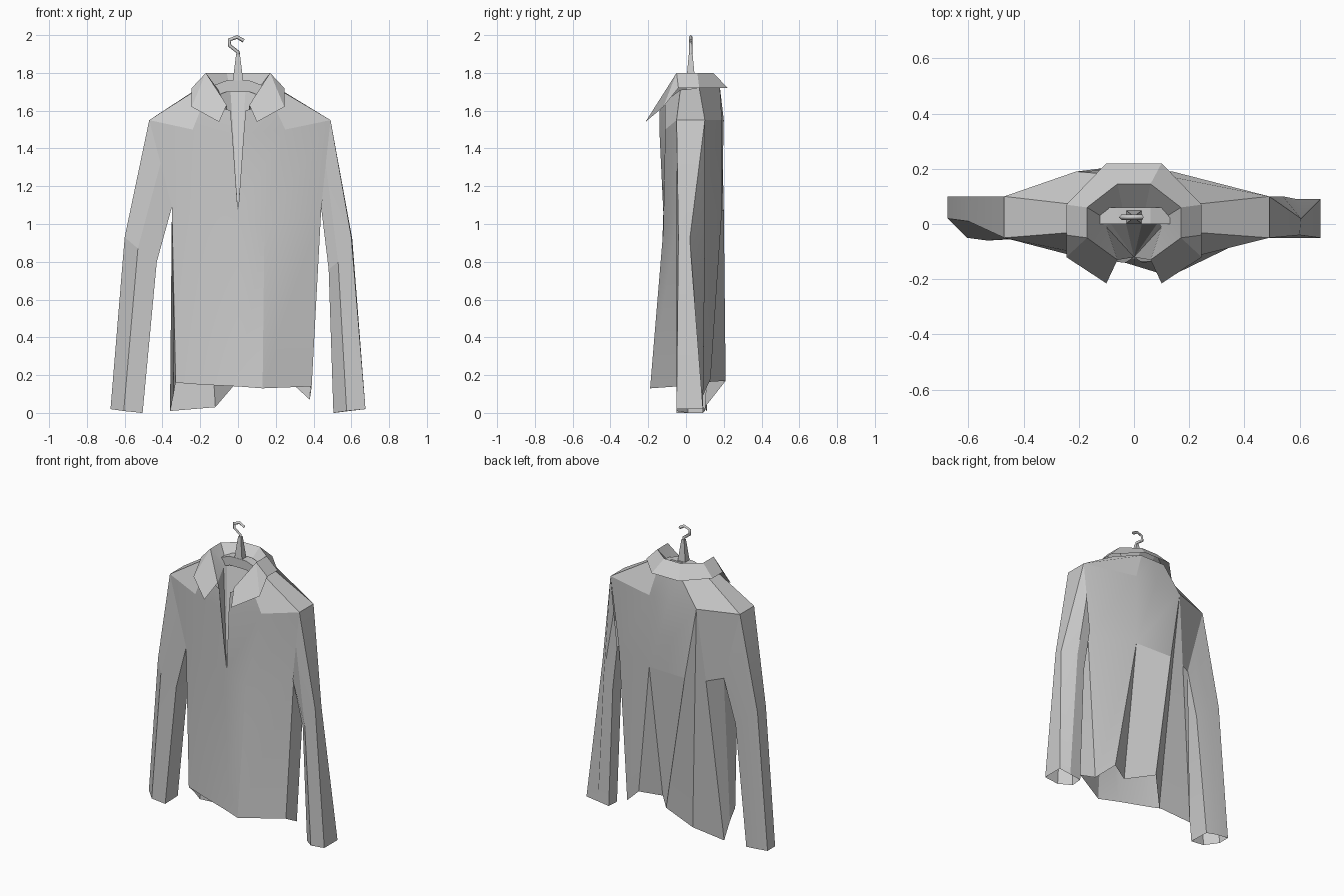
import bpy
import bmesh
from mathutils import Vector

if "Cube" in bpy.data.objects:
    bpy.data.objects.remove(bpy.data.objects["Cube"], do_unlink=True)

CM = 0.01  # coordinates below are written in hundredths of a unit

grey = bpy.data.materials.new("plain_grey")
grey.use_nodes = True
grey.diffuse_color = (0.6, 0.6, 0.6, 1)
grey.node_tree.nodes["Principled BSDF"].inputs["Base Color"].default_value = (0.6, 0.6, 0.6, 1)


def finish(name, bm):
    """Weld, orient and link a mesh, smooth across shallow creases only."""
    bmesh.ops.remove_doubles(bm, verts=bm.verts[:], dist=0.0005)
    bmesh.ops.recalc_face_normals(bm, faces=bm.faces[:])
    for face in bm.faces:
        face.smooth = True
    mesh = bpy.data.meshes.new(name)
    bm.to_mesh(mesh)
    bm.free()
    mesh.set_sharp_from_angle(angle=0.3)
    mesh.materials.append(grey)
    obj = bpy.data.objects.new(name, mesh)
    bpy.context.collection.objects.link(obj)
    return obj


def loft(name, rows, closed=False, caps=False):
    """Skin a list of rows, each holding the same number of points."""
    bm = bmesh.new()
    grid = [[bm.verts.new(Vector(p) * CM) for p in row] for row in rows]
    count = len(rows[0])
    for upper, lower in zip(grid, grid[1:]):
        for i in range(count if closed else count - 1):
            j = (i + 1) % count
            bm.faces.new((upper[i], upper[j], lower[j], lower[i]))
    if caps:
        bm.faces.new(grid[0])
        bm.faces.new(grid[-1])
    return finish(name, bm)


def mirrored(half):
    """Complete a row that runs from the back to the front on the left side."""
    return [(-x, y, z) for x, y, z in reversed(half)] + half


# Shirt body: rows run from the front opening round the right side and back,
# with the back pleats fanning out from two points
neck_half = [(9, 18, 172), (21, 7, 172), (22, -3, 171), (18, -11, 165), (4, -14, 160)]
right_neck = [(-x, y, z) for x, y, z in reversed(neck_half)]
neck = right_neck + [right_neck[-1]] * 2 + [(0, 18, 172)] + neck_half
right_fan = (-21, 19, 155)
left_fan = (14, 19, 107)
shoulder = [(-3, -14, 148), (-24, -11, 150), (-47, -5, 155), (-47, 10, 155),
            right_fan, right_fan, right_fan, (-1, 20, 155), (14, 19, 155),
            (49, 10, 155), (49, -5, 155), (25, -11, 150), (3, -14, 148)]
chest = [(0, -12, 106), (-24, -9, 107), (-35, -5, 109), (-35, 10, 109),
         (-26, 16, 107), (-18, 16, 107), (-13, 20, 107), left_fan, left_fan,
         (44, 8, 107), (44, -4, 107), (14, -12, 97), (0, -12, 106)]
hem = [(0, -15, 14), (-20, -9, 15), (-33, -5, 16), (-34, 2, 10), (-36, 11, 1),
       (-12, 10, 3), (0, 21, 17), (13, 6, 16), (26, 13, 18),
       (38, 8, 7), (39, -5, 14), (13, -19, 13), (0, -15, 14)]
loft("shirt_body", [neck, shoulder, chest, hem])


# Sleeves: six-sided tubes, open at the cuff
def sleeve(name, side, shoulder_x, armpit_x, elbow, cuff):
    mid = (shoulder_x + armpit_x) / 2
    top = [(shoulder_x, -5, 155), (shoulder_x, 10, 155), (mid, 10, 132),
           (armpit_x, 10, 109), (armpit_x, -5, 109), (mid, -5, 132)]
    loft(name, [[(side * x, y, z) for x, y, z in ring] for ring in (top, elbow, cuff)],
         closed=True)


sleeve("right_sleeve", -1, 47, 35,
       [(60, 1, 93), (60, 10, 93), (53, 10, 88), (43, 9, 80), (43, -4, 80), (53, -6, 87)],
       [(67.5, 2, 2), (67.5, 10, 2), (58, 10, 1), (51, 9, 0), (50.5, -5, 0), (60.5, -5, 1)])
sleeve("left_sleeve", 1, 49, 44,
       [(60, -4, 93), (60.5, 2, 92), (54, 10, 88), (48, 9, 80), (48, 0, 76), (53, -5, 80)],
       [(67.5, -5, 2), (67.5, 9, 2), (59, 9, 1), (51, 9, 0), (50.5, 1, 0), (57.5, -5, 1)])

# Collar: folded top edge and pointed outer flaps
fold = [(6, 14.5, 180), (17, 6, 180), (17, -5, 180), (17, -5, 180), (6, -13, 163)]
flap = [(10, 22, 172), (24.5, 7, 172), (24.5, -4, 172), (24.5, -12, 162), (10, -21.5, 154)]
loft("collar", [mirrored(fold), mirrored(flap)])

# Lining: funnels inward from the collar fold to the foot of the front opening
rim = [(4, 5, 171), (9, 1, 169), (10, -1, 168), (10, -1, 168), fold[-1]]
apex = [(0, -12, 106)] * len(rim)
loft("collar_lining", [mirrored(row) for row in (fold, rim, apex)])

# Hanger: bowed bar, tapered post and bent hook
bar = [[(x, 0, z), (x, 6, z), (x, 6, z - 6), (x, 0, z - 6)]
       for x, z in ((-14, 73), (-6, 76), (6, 76), (14, 73))]
loft("hanger_bar", [[(x, y, z + 100) for x, y, z in ring] for ring in bar], True, True)
post = [[(a * w, 2.5 + b * d, z) for a, b in ((-1, -1), (1, -1), (1, 1), (-1, 1))]
        for w, d, z in ((3, 2.5, 174), (1, 1, 190))]
loft("hanger_post", post, True, True)

curve = bpy.data.curves.new("hanger_hook", "CURVE")
curve.dimensions = "3D"
curve.bevel_depth = 0.01
curve.bevel_resolution = 0
curve.use_fill_caps = True
path = [(0, 189), (0, 191), (-4.5, 194.5), (-4.5, 197.5), (-0.5, 199), (3, 197)]
spline = curve.splines.new("POLY")
spline.points.add(len(path) - 1)
for point, (x, z) in zip(spline.points, path):
    point.co = (x * CM, 2.5 * CM, z * CM, 1)
curve.materials.append(grey)
hook = bpy.data.objects.new("hanger_hook", curve)
bpy.context.collection.objects.link(hook)
